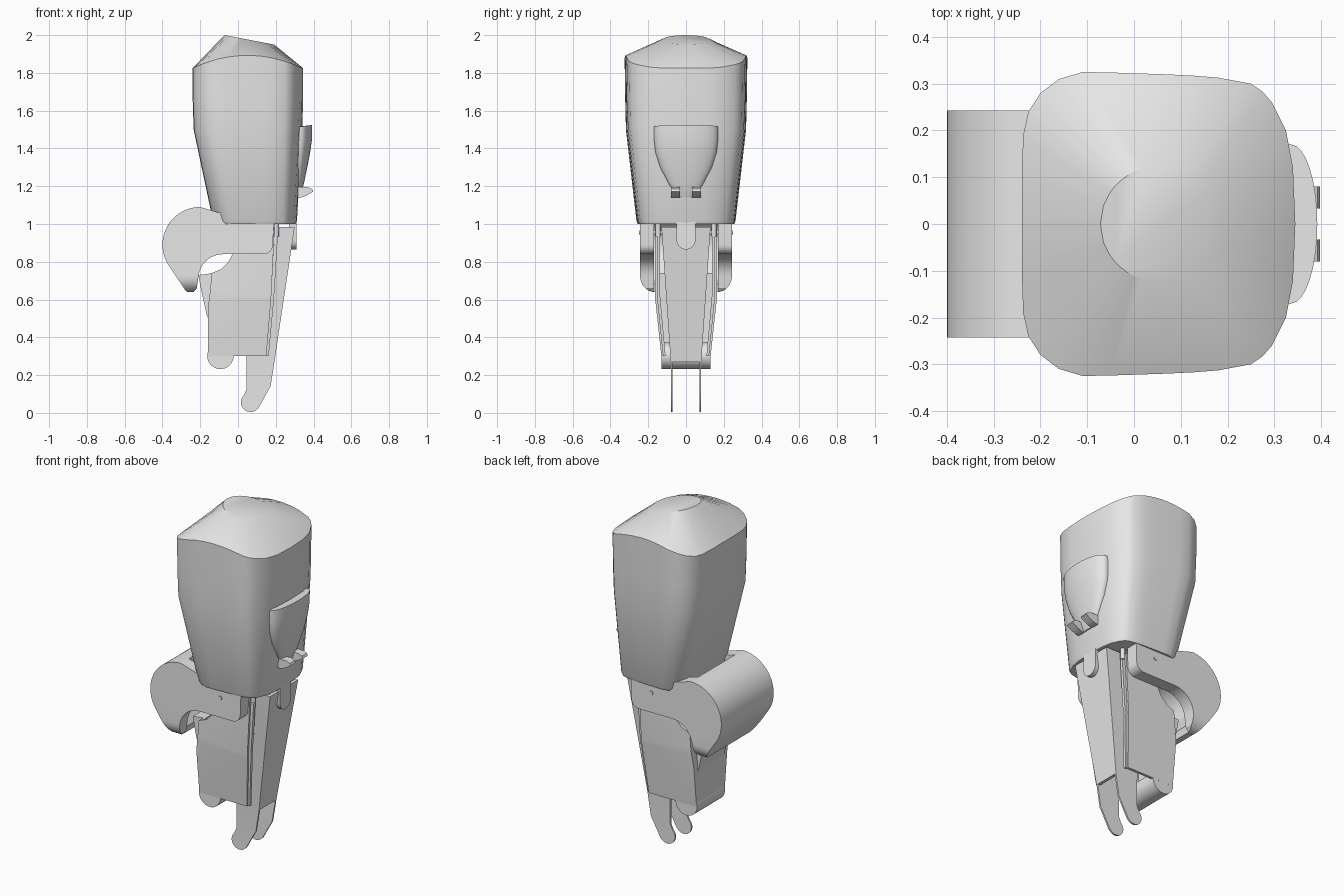
import bpy, bmesh, math

old = bpy.data.objects.get("Cube")
if old:
    bpy.data.objects.remove(old, do_unlink=True)

grey = bpy.data.materials.new("light grey")
grey.use_nodes = True
grey.diffuse_color = (0.8, 0.8, 0.8, 1)
grey.node_tree.nodes["Principled BSDF"].inputs["Base Color"].default_value = (0.8, 0.8, 0.8, 1)


def finish(name, bm, angle=30):
    bmesh.ops.recalc_face_normals(bm, faces=bm.faces)
    mesh = bpy.data.meshes.new(name)
    bm.to_mesh(mesh)
    bm.free()
    obj = bpy.data.objects.new(name, mesh)
    bpy.context.collection.objects.link(obj)
    mesh.materials.append(grey)
    bpy.ops.object.select_all(action='DESELECT')
    obj.select_set(True)
    bpy.context.view_layer.objects.active = obj
    bpy.ops.object.shade_smooth_by_angle(angle=math.radians(angle))
    return obj


def arc(cx, cz, r, a0, a1, n=10):
    angles = [math.radians(a0 + (a1 - a0) * i / n) for i in range(n + 1)]
    return [(cx + r * math.cos(a), cz + r * math.sin(a)) for a in angles]


def prism(name, outline, y0, y1, warp=None, cuts=(), swap=False):
    """Extrude an (x, z) outline along y; swap extrudes a (y, z) outline along x."""
    bm = bmesh.new()
    rows = [[bm.verts.new((d, a, z) if swap else (a, d, z)) for a, z in outline] for d in (y0, y1)]
    n = len(outline)
    bm.faces.new(rows[0])
    bm.faces.new(rows[1][::-1])
    for i in range(n):
        j = (i + 1) % n
        bm.faces.new((rows[0][i], rows[1][i], rows[1][j], rows[0][j]))
    for z in cuts:
        bmesh.ops.bisect_plane(bm, geom=bm.verts[:] + bm.edges[:] + bm.faces[:],
                               plane_co=(0, 0, z), plane_no=(0, 0, 1))
    if warp:
        for v in bm.verts:
            v.co.y = warp(v.co.y, v.co.z)
    return finish(name, bm)


def pair(name, outline, y0, y1, **kw):
    """The same prism on both sides of the y = 0 plane."""
    for s, side in ((-1, "front"), (1, "back")):
        prism(f"{name}_{side}", outline, s * y0, s * y1, **kw)


def loft(name, rings):
    bm = bmesh.new()
    vs = [[bm.verts.new(p) for p in ring] for ring in rings]
    n = len(vs[0])
    for a, b in zip(vs, vs[1:]):
        for i in range(n):
            j = (i + 1) % n
            bm.faces.new((a[i], a[j], b[j], b[i]))
    bm.faces.new(vs[0][::-1])
    bm.faces.new(vs[-1])
    return finish(name, bm)


# Hood: lofted rounded rectangle with a wavy rim and a sloping round cap
half = [(-.24, 0), (-.24, .1), (-.237, .19), (-.226, .24), (-.2, .28), (-.16, .31), (-.11, .325),
        (-.05, .324), (.01, .322), (.07, .32), (.13, .317), (.18, .313), (.25, .3), (.275, .283),
        (.295, .26), (.325, .2), (.34, .12), (.345, 0)]
plan = half + [(x, -y) for x, y in half[-2:0:-1]]


def section(xa, xb, hw, z):
    return [(xa + (x + .24) / .585 * (xb - xa), y * hw / .325, z) for x, y in plan]


def rim_height(x):
    return 1.825 + .068 * max(0, 1 - ((x - .05) / .29) ** 2)


def cap_point(x, y):
    a = math.atan2(y, x - .06)
    px, py = .06 + .132 * math.cos(a), .125 * math.sin(a)
    return px, py, 2 - .05 * (px + .072) / .264


loft("hood", [
    section(-.122, .306, .255, 1.0),
    section(-.132, .312, .262, 1.015),
    section(-.235, .34, .318, 1.5),
    section(-.24, .345, .322, 1.66),
    [(x, y, rim_height(x)) for x, y in plan],
    [cap_point(x, y) for x, y in plan]])

# Bulging scoop on the side of the hood
scoop = []
for z, w, d in ((1.14, .035, .326), (1.17, .065, .337), (1.22, .095, .35), (1.3, .137, .367),
                (1.38, .162, .382), (1.45, .17, .392), (1.515, .17, .392)):
    base = .31 + (z - 1) * .05
    ring = [(.27, w, z), (.27, -w, z)]
    for i in range(17):
        t = math.pi * (i / 16 - .5)
        ring.append((base + (d - base) * math.cos(t), w * math.sin(t),
                     z + (.01 * math.cos(t) if z > 1.5 else 0)))
    scoop.append(ring)
loft("scoop", scoop)

# Two small hooks under the scoop
pair("hook", [(.3, 1.14), (.335, 1.14), (.365, 1.152), (.398, 1.172), (.392, 1.185),
              (.37, 1.195), (.3, 1.195)], .033, .08)

# Curved bracket: two cheeks joined by a rolled shell
outer = arc(-.2, .89, .2, 90, 208, 24) + [(-.283, .655)] + arc(-.262, .66, .02, 220, 270, 4)
inner = arc(-.08, .71, .13, 175, 90, 10)
cheek = (outer + [(-.235, .64), (-.218, .66)] + inner
         + [(.13, .84)] + arc(.135, .89, .05, -80, 0, 6) + [(.19, 1.04), (-.1, 1.06)])


def round_bottom(y, z):
    t = min(1, max(0, (.725 - z) / .085))
    limit = .165 + .078 * math.sqrt(1 - t * t)
    return max(-limit, min(limit, y))


steps = (.725, .71, .695, .68, .665, .652, .645)
pair("bracket_cheek", cheek, .17, .243, warp=round_bottom, cuts=steps)
shell = outer + [(-.235, .64), (-.225, .68)] + arc(-.2, .89, .14, 215, 90, 20)
prism("bracket_shell", shell, -.171, .171, warp=round_bottom, cuts=steps)
prism("bracket_pivot", arc(.055, .955, .011, 0, 345, 23), -.248, .248)


# Outer leg: open channel tapering towards the foot
def outer_taper(y, z):
    return y * (1 - .21 * min(1, max(0, (.62 - z) / .32)))


leg_side = [(-.16, .3), (.15, .3), (.175, .6), (.193, .97), (-.02, .97), (-.02, .86),
            (-.05, .8), (-.09, .76), (-.14, .74), (-.147, .65), (-.16, .55)]
pair("outer_leg_side", leg_side, .145, .165, warp=outer_taper, cuts=(.62,))
pair("outer_leg_lip", [(.15, .3), (.162, .3), (.19, .6), (.212, .96), (.193, .96), (.175, .6)],
     .137, .154, warp=outer_taper, cuts=(.62,))
prism("outer_leg_web", [(-.16, .3), (-.14, .3), (-.14, .55), (-.127, .74), (-.14, .74),
                        (-.147, .65), (-.16, .55)], -.15, .15, warp=outer_taper, cuts=(.62,))
prism("outer_leg_stop", [(-.158, .5), (-.166, .52), (-.195, .65), (-.21, .73), (-.13, .74)], -.12, .12)

# Round bar at the foot of the outer leg
prism("foot_bar", arc(-.093, .302, .07, 0, 350, 35), -.13, .13)


# Inner leg: narrower channel ending in two thin fingers
def inner_taper(y, z):
    return y * (.62 + .38 * min(1, max(0, (z - .27) / .7)))


finger = ([(.1, .985), (.3, .985), (.212, .4), (.19, .25), (.172, .14), (.108, .025)]
          + arc(.066, .056, .051, -40, -225, 14) + [(.046, .125), (.046, .3)])
pair("inner_leg_side", finger, .114, .13, warp=inner_taper, cuts=(.27,))
prism("inner_leg_web", [(.3, .985), (.212, .4), (.193, .27), (.175, .27), (.194, .4), (.28, .985)],
      -.129, .129, warp=inner_taper)

# Rounded tab and small studs hanging below the hood
prism("tab", [(-.05, 1.02)] + arc(0, .915, .05, 180, 360, 14) + [(.05, 1.02)], .27, .309, swap=True)
for s, side in ((-1, "front"), (1, "back")):
    bm = bmesh.new()
    bmesh.ops.create_cone(bm, cap_ends=True, segments=16, radius1=.013, radius2=.013, depth=.08)
    bmesh.ops.translate(bm, verts=bm.verts, vec=(.203, s * .148, .975))
    finish("stud_" + side, bm)
